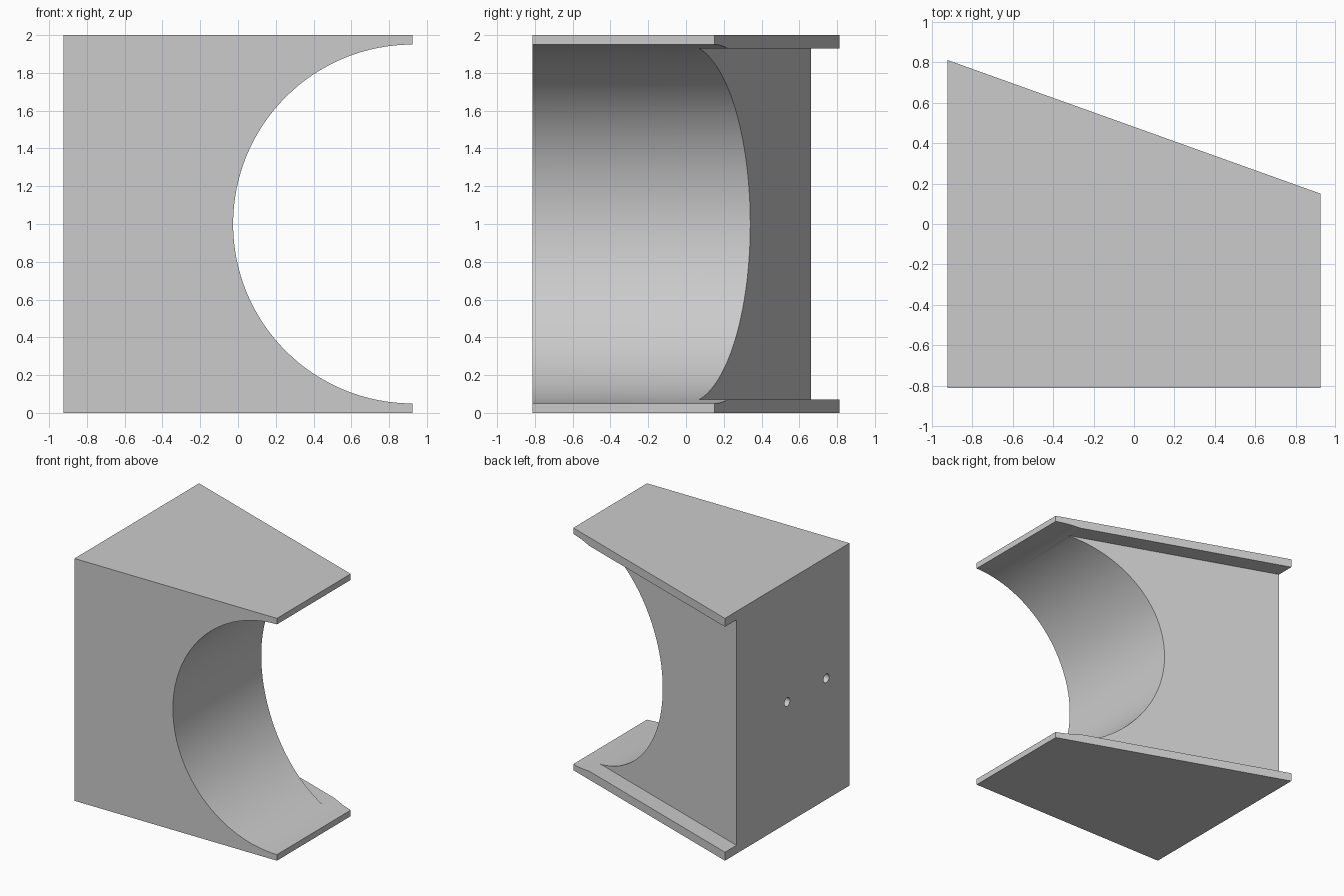
import bpy
import math

if "Cube" in bpy.data.objects:
    bpy.data.objects.remove(bpy.data.objects["Cube"], do_unlink=True)

HALF_X = 0.924
FRONT, BACK_SHORT, BACK_LONG = -0.812, 0.15, 0.812
HEIGHT, FLANGE, LIP = 2.0, 0.07, 0.15

grey = bpy.data.materials.new("plain_grey")
grey.use_nodes = True
colour = (0.6, 0.6, 0.6, 1)
grey.diffuse_color = colour
grey.node_tree.nodes["Principled BSDF"].inputs["Base Color"].default_value = colour


def prism(name, outline, z0, z1):
    """Extrude a counter-clockwise plan outline between two heights."""
    n = len(outline)
    verts = [(x, y, z) for z in (z0, z1) for x, y in outline]
    faces = [tuple(reversed(range(n))), tuple(range(n, 2 * n))]
    faces += [(i, (i + 1) % n, (i + 1) % n + n, i + n) for i in range(n)]
    mesh = bpy.data.meshes.new(name)
    mesh.from_pydata(verts, [], faces)
    mesh.materials.append(grey)
    obj = bpy.data.objects.new(name, mesh)
    bpy.context.collection.objects.link(obj)
    return obj


def cylinder(name, radius, depth, location, rotation, sides):
    bpy.ops.mesh.primitive_cylinder_add(
        vertices=sides, radius=radius, depth=depth,
        location=location, rotation=rotation)
    obj = bpy.context.object
    obj.name = name
    obj.data.materials.append(grey)
    return obj


def back_y(x):
    """Sloping back edge as a function of x."""
    t = (x + HALF_X) / (2 * HALF_X)
    return BACK_LONG + (BACK_SHORT - BACK_LONG) * t


# Wedge-shaped block
block = prism("bracket_block", [
    (-HALF_X, FRONT), (HALF_X, FRONT),
    (HALF_X, BACK_SHORT), (-HALF_X, BACK_LONG)], 0, HEIGHT)

# Channel behind the wall, leaving the top and bottom flanges
W = 1.2
channel = prism("channel_cutter", [
    (-W, back_y(-W) - LIP), (W, back_y(W) - LIP),
    (W, 2), (-W, 2)], FLANGE, HEIGHT - FLANGE)

# Round saddle running front to back
saddle = cylinder("saddle_cutter", 0.95, 4, (HALF_X, 0, HEIGHT / 2),
                  (math.pi / 2, 0, 0), 128)

# Two blind screw holes in the flat side
cutters = [channel, saddle]
for i, y in enumerate((0.0, -0.51)):
    cutters.append(cylinder(f"screw_hole_cutter_{i + 1}", 0.036, 0.6,
                            (-HALF_X, y, HEIGHT / 2), (0, math.pi / 2, 0), 32))

# Cut and tidy up
bpy.ops.object.select_all(action="DESELECT")
block.select_set(True)
bpy.context.view_layer.objects.active = block
for cutter in cutters:
    cutter.hide_render = True
    mod = block.modifiers.new(cutter.name, "BOOLEAN")
    mod.operation = "DIFFERENCE"
    mod.solver = "EXACT"
    mod.object = cutter
    bpy.ops.object.modifier_apply(modifier=mod.name)
for cutter in cutters:
    bpy.data.objects.remove(cutter, do_unlink=True)

bpy.ops.object.shade_smooth_by_angle(angle=math.radians(30))
